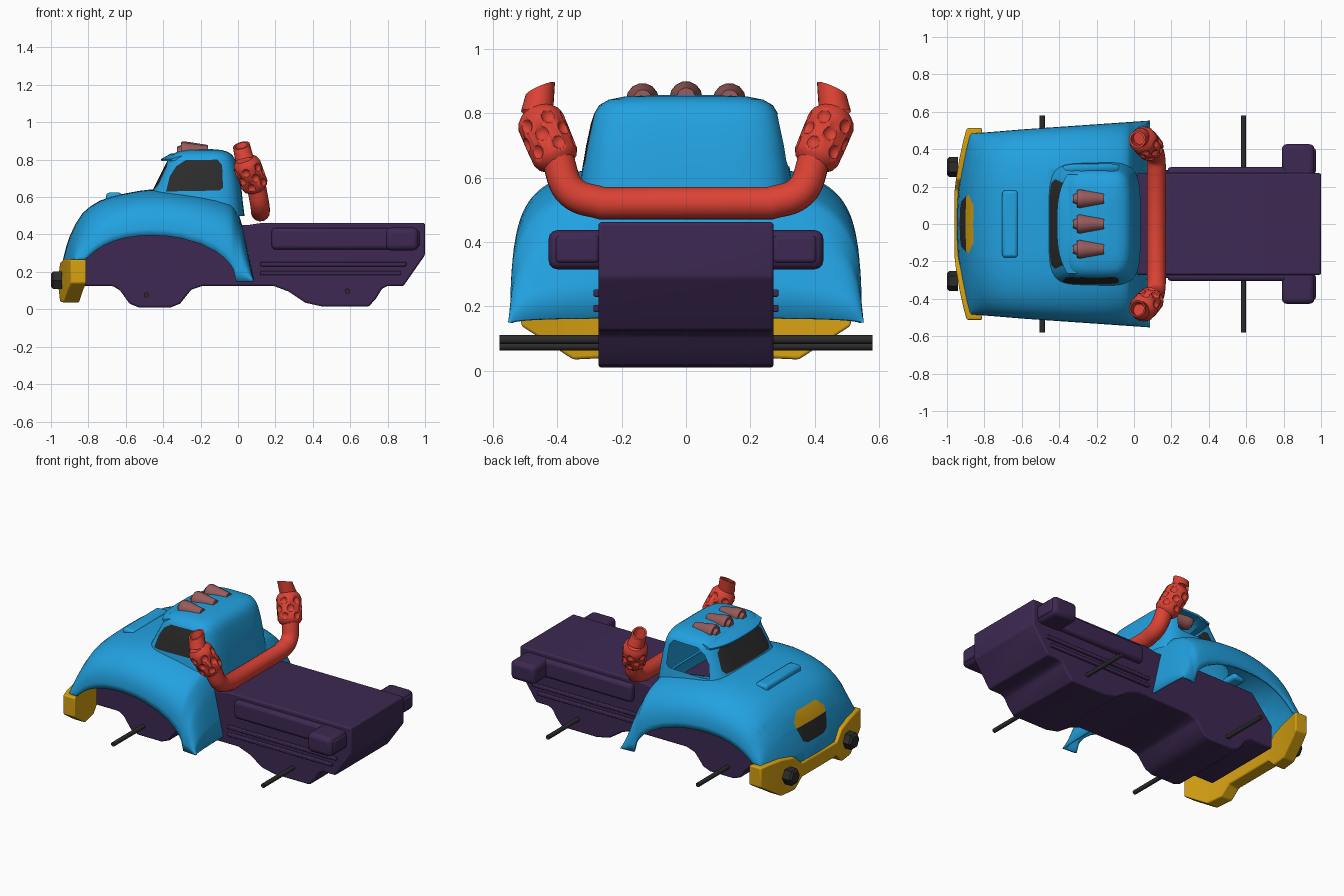
import bpy, bmesh, math
from mathutils import Vector, Matrix

if "Cube" in bpy.data.objects:
    bpy.data.objects.remove(bpy.data.objects["Cube"])


def material(name, rgb):
    m = bpy.data.materials.new(name)
    m.use_nodes = True
    m.diffuse_color = (*rgb, 1)
    m.node_tree.nodes["Principled BSDF"].inputs["Base Color"].default_value = (*rgb, 1)
    return m


BLUE = material("sky blue", (0.016, 0.36, 0.75))
RED = material("bright red", (0.72, 0.055, 0.035))
PURPLE = material("deep purple", (0.047, 0.022, 0.085))
YELLOW = material("golden yellow", (0.68, 0.36, 0.006))
DARK = material("charcoal", (0.025, 0.025, 0.025))
PINK = material("dusty pink", (0.31, 0.105, 0.105))


def finish(name, bm, mats, smooth=35, bevel=0, mirror=False):
    """Turn a bmesh into an object with shading, bevel and mirroring."""
    me = bpy.data.meshes.new(name)
    bmesh.ops.recalc_face_normals(bm, faces=bm.faces)
    bm.to_mesh(me)
    bm.free()
    for m in mats:
        me.materials.append(m)
    ob = bpy.data.objects.new(name, me)
    bpy.context.collection.objects.link(ob)
    if bevel:
        mod = ob.modifiers.new("Bevel", 'BEVEL')
        mod.width, mod.segments, mod.limit_method = bevel, 3, 'ANGLE'
    if mirror:
        mod = ob.modifiers.new("Mirror", 'MIRROR')
        mod.use_axis = (False, True, False)
        mod.use_mirror_merge = False
    if smooth:
        bpy.ops.object.select_all(action='DESELECT')
        ob.select_set(True)
        bpy.context.view_layer.objects.active = ob
        bpy.ops.object.shade_smooth_by_angle(angle=math.radians(smooth))
    return ob


def loft(sections, closed=True, start=False, end=False):
    """Skin a list of equal-length point rows."""
    bm = bmesh.new()
    rows = [[bm.verts.new(p) for p in s] for s in sections]
    n = len(rows[0])
    for a, b in zip(rows, rows[1:]):
        for i in range(n if closed else n - 1):
            j = (i + 1) % n
            bm.faces.new((a[i], a[j], b[j], b[i]))
    if start:
        bm.faces.new(rows[0])
    if end:
        bm.faces.new(rows[-1])
    bmesh.ops.recalc_face_normals(bm, faces=bm.faces)
    return bm


def rings(profile, base, axis, seg=24):
    """Revolve (distance, radius) pairs around an axis."""
    base, axis = Vector(base), Vector(axis).normalized()
    q = axis.to_track_quat('Z', 'Y')
    ang = [2 * math.pi * i / seg for i in range(seg)]
    return [[base + axis * d + q @ Vector((r * math.cos(a), r * math.sin(a), 0)) for a in ang]
            for d, r in profile]


def box(name, lo, hi, mat, bevel=0.01, mirror=True):
    bm = bmesh.new()
    lo, hi = Vector(lo), Vector(hi)
    bmesh.ops.create_cube(bm, size=1, matrix=Matrix.Translation((lo + hi) / 2) @ Matrix.Diagonal((*(hi - lo), 1)))
    return finish(name, bm, [mat], bevel=bevel, mirror=mirror)


def cut_faces(bm, outline, ax, test):
    """Cut a convex outline into the surface and return the faces inside it."""
    mid = sum((Vector(p) for p in outline), Vector((0, 0))) / len(outline)
    planes = []
    for p, q in zip(outline, outline[1:] + outline[:1]):
        p, q = Vector(p), Vector(q)
        n = Vector((q.y - p.y, p.x - q.x))
        n = -n if n.dot(mid - p) < 0 else n
        co, no = Vector((0, 0, 0)), Vector((0, 0, 0))
        co[ax], co[2], no[ax], no[2] = p.x, p.y, n.x, n.y
        planes.append((co, no))
        bm.normal_update()
        fs = [f for f in bm.faces if test(f)]
        geom = fs + list({e for f in fs for e in f.edges}) + list({v for f in fs for v in f.verts})
        bmesh.ops.bisect_plane(bm, geom=geom, plane_co=co, plane_no=no, dist=1e-5)
    bm.normal_update()
    return [f for f in bm.faces if test(f)
            and all((f.calc_center_median() - co).dot(no) > 0 for co, no in planes)]


def power(v, n):
    return math.copysign(abs(v) ** (2 / n), v)


# Hood and fenders: arched sections along the length, (x, crown height)
stations = [(-.95, .17), (-.94, .25), (-.92, .33), (-.90, .39), (-.87, .455), (-.83, .515), (-.79, .55),
            (-.74, .58), (-.68, .602), (-.6, .62), (-.53, .633), (-.47, .64), (-.38, .638), (-.3, .63),
            (-.2, .615), (-.12, .60), (-.07, .585), (-.04, .575), (-.025, .56), (-.01, .535), (.01, .49),
            (.03, .42), (.06, .28), (.085, .165)]
secs = []
for x, top in stations:
    arch = .15 + .245 * math.sqrt(max(0, 1 - ((x + .46) / .45) ** 2))
    low = min(.26 if x < -.85 else arch, top - .015)
    half = .485 + .062 * (x + .9) / .9
    row = []
    for i in range(41):
        t = math.pi * i / 40
        y = half * power(math.cos(t), 3.6)
        bow = .06 * (y / .5) ** 2 * max(0, (-x - .6) / .34)
        row.append((x + bow, y, low + (top - low) * power(max(0, math.sin(t)), 2.6)))
    secs.append(row)
bm = loft(secs, closed=False)
for outline, idx in (([(-.10, .47), (-.155, .42), (-.15, .385), (.15, .385), (.155, .42), (.10, .47)], 1),
                     ([(-.15, .385), (-.12, .30), (-.08, .28), (.08, .28), (.12, .30), (.15, .385)], 2)):
    for f in cut_faces(bm, outline, 1, lambda f: f.calc_center_median().x < -.78):
        f.material_index = idx
floor = [f for f in bm.faces if -.4 < f.calc_center_median().x < -.04
         and abs(f.calc_center_median().y) < .27 and f.calc_center_median().z > .5]
bmesh.ops.delete(bm, geom=floor, context='FACES')
hood = finish("hood_and_fenders", bm, [BLUE, YELLOW, DARK], smooth=50)
mod = hood.modifiers.new("Solidify", 'SOLIDIFY')
mod.thickness = .012

# Cab: rounded rings stacked upward, (z, front, rear, half width)
cab_rows = [(.50, -.52, .035, .345), (.58, -.485, .025, .33), (.63, -.46, .02, .322), (.70, -.425, .01, .31),
            (.77, -.39, -.005, .295), (.80, -.375, -.015, .285), (.825, -.355, -.03, .27),
            (.842, -.325, -.055, .24), (.852, -.28, -.09, .19), (.857, -.23, -.15, .09)]
secs = []
for z, x0, x1, w in cab_rows:
    ring = []
    for i in range(64):
        a = 2 * math.pi * i / 64
        y = power(math.sin(a), 4.5)
        x = (x0 + x1) / 2 + (x1 - x0) / 2 * power(math.cos(a), 4.5)
        ring.append((x, w * y, z))
    secs.append(ring)
bm = loft(secs, end=True)
side = [(-.385, .63), (-.365, .71), (-.33, .765), (-.28, .797), (-.11, .80), (-.085, .77), (-.08, .65), (-.10, .635)]
for f in cut_faces(bm, side, 0, lambda f: f.normal.y < -.35):
    f.material_index = 1
screen = [(-.22, .645), (-.24, .67), (-.22, .765), (-.19, .785), (.19, .785), (.22, .765), (.24, .67), (.22, .645)]
for f in cut_faces(bm, screen, 1, lambda f: f.normal.x < -.35):
    f.material_index = 1
hole = cut_faces(bm, side, 0, lambda f: f.normal.y > .35)
bmesh.ops.delete(bm, geom=hole, context='FACES')
finish("cab", bm, [BLUE, DARK])

# Visor over the windscreen
secs = []
for i in range(17):
    s = i / 8 - 1
    x, y = -.41 + .055 * abs(s) ** 3, .265 * s
    secs.append([(x, y, .793), (x - .002, y, .803), (x + .05, y, .832 - .012 * s * s),
                 (x + .09, y, .835 - .02 * s * s), (x + .06, y, .80)])
finish("visor", loft(secs, start=True, end=True), [BLUE])

# Hood scoop
box("hood_scoop", (-.705, -.18, .57), (-.62, .18, .624), BLUE, .018, False)

# Roof horns
for k, y in enumerate((-.135, 0, .135)):
    z = .848 if y == 0 else .842
    prof = [(0, .012), (0, .022), (.02, .03), (.02, .046), (.035, .051), (.06, .047), (.165, .028), (.165, .005)]
    finish(f"roof_horn_{k + 1}", loft(rings(prof, (-.325, y, z), (1, 0, .02), 14), start=True, end=True), [PINK])

# Chassis and bed: side outline extruded across
outline = [(-.83, .125), (-.67, .125), (-.63, .10), (-.58, .03), (-.53, .01), (-.36, .01), (-.31, .03), (-.25, .105),
           (-.19, .125), (.19, .125), (.27, .095), (.36, .035), (.45, .015), (.70, .015), (.74, .06), (.77, .11),
           (.80, .125), (.885, .125), (1.0, .29), (1.0, .462), (.13, .462), (.05, .45), (-.68, .45), (-.83, .28)]
bm = loft([[(x, y, z) for x, z in outline] for y in (-.272, .272)], start=True, end=True)
finish("chassis_and_bed", bm, [PURPLE], bevel=.01)

# Raised bed panels, side strips and tail pods
box("bed_panel", (.18, .25, .32), (.86, .305, .435), PURPLE, .02)
for k, (z, end) in enumerate(((.23, .90), (.183, .87))):
    box(f"side_strip_{k + 1}", (.12, .25, z), (end, .288, z + .022), PURPLE, .005)
box("tail_pod", (.79, .24, .315), (.965, .427, .437), PURPLE, .028)
box("tail_pod_face", (.94, .27, .335), (.972, .405, .42), PURPLE, .012)

# Axles
for name, x, z in (("front_axle", -.49, .077), ("rear_axle", .585, .097)):
    prof = [(0, .014), (1.16, .014)]
    finish(name, loft(rings(prof, (x, -.58, z), (0, 1, 0), 12), start=True, end=True), [DARK])

# Bumper: bowed bar with tall end blocks, (y, bottom, top)
half = [(.18, .10, .19), (.24, .04, .25), (.35, .035, .27), (.45, .10, .27), (.512, .14, .265)]
cols = [(-y, a, b) for y, a, b in reversed(half)] + half
secs = []
for y, lo, hi in cols:
    x = -.968 + .07 * (y / .5) ** 2
    back = x + .085
    secs.append([(x, y, lo), (x, y, hi), (back, y, hi), (back, y, lo)])
finish("bumper", loft(secs, start=True, end=True), [YELLOW], smooth=20, bevel=.008)

# Hexagonal bumper lamps
prof = [(0, .04), (.012, .054), (.06, .054)]
finish("bumper_lamp", loft(rings(prof, (-1.0, .305, .155), (1, 0, 0), 6), start=True, end=True),
       [DARK], smooth=0, mirror=True)

# Exhaust cross pipe with turned-up ends
curve = bpy.data.curves.new("exhaust_pipe", 'CURVE')
curve.dimensions = '3D'
curve.bevel_depth, curve.bevel_resolution, curve.resolution_u = .051, 5, 8
curve.use_fill_caps = True
spline = curve.splines.new('BEZIER')
bend = [(.12, .26, .52), (.117, .355, .555), (.098, .40, .66)]
pts = [(x, -y, z) for x, y, z in reversed(bend)] + bend
spline.bezier_points.add(len(pts) - 1)
for bp, p in zip(spline.bezier_points, pts):
    bp.co = p
    bp.handle_left_type = bp.handle_right_type = 'AUTO'
for i in (2, 3):
    spline.bezier_points[i].handle_left_type = spline.bezier_points[i].handle_right_type = 'VECTOR'
curve.materials.append(RED)
bpy.context.collection.objects.link(bpy.data.objects.new("exhaust_pipe", curve))

# Mufflers with round dimples
base, axis = Vector((.098, .395, .64)), Vector((-.065, .072, .17)).normalized()
prof = [(0, .05), (.012, .064), (.03, .073), (.15, .075), (.17, .068), (.19, .05)]
muffler = finish("muffler", loft(rings(prof, base, axis, 32), start=True, end=True), [RED])
bm = bmesh.new()
q = axis.to_track_quat('Z', 'Y')
for row in range(3):
    for k in range(6):
        a = math.pi / 3 * (k + row / 2)
        p = base + axis * (.045 + .046 * row) + q @ Vector((.086 * math.cos(a), .086 * math.sin(a), 0))
        bmesh.ops.create_uvsphere(bm, u_segments=14, v_segments=8, radius=.026, matrix=Matrix.Translation(p))
cutter = finish("dimple_cutter", bm, [RED])
cutter.hide_render = True
mod = muffler.modifiers.new("Dimples", 'BOOLEAN')
mod.object, mod.operation, mod.solver = cutter, 'DIFFERENCE', 'EXACT'
bpy.context.view_layer.objects.active = muffler
bpy.ops.object.modifier_apply(modifier="Dimples")
bpy.data.objects.remove(cutter)
mod = muffler.modifiers.new("Mirror", 'MIRROR')
mod.use_axis = (False, True, False)

# Hollow exhaust tips, cut on a slant
tip = rings([(0, .05), (.08, .046), (.08, .036), (.02, .034)], (.035, .463, .80), (-.02, -.012, .09), 24)
for ring in tip[1:3]:
    for p in ring:
        p.z -= (p.y - .45) * .55
finish("exhaust_tip", loft(tip, end=True), [RED], mirror=True)
